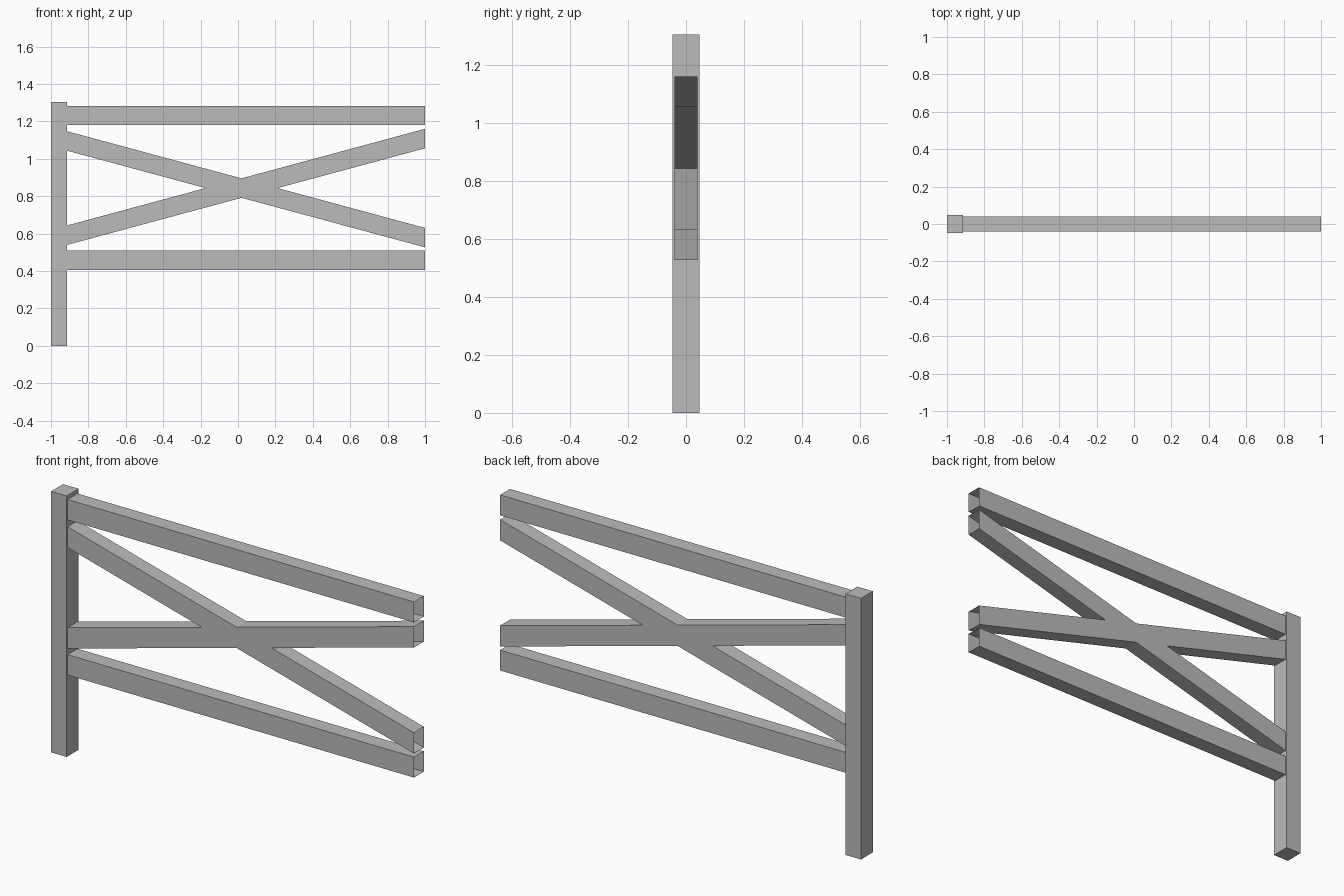
import bpy
import bmesh

cube = bpy.data.objects.get("Cube")
if cube:
    bpy.data.objects.remove(cube, do_unlink=True)

grey = bpy.data.materials.new("plain grey")
grey.use_nodes = True
COLOUR = (0.5, 0.5, 0.5, 1)
grey.diffuse_color = COLOUR
grey.node_tree.nodes["Principled BSDF"].inputs["Base Color"].default_value = COLOUR

LEFT, RIGHT, POST_END = -0.914, 1.0, -1.0


def extrude_outline(name, outline, half_depth, open_at=()):
    """Extrude an x-z outline along y; walls lying on an x in open_at are left out."""
    bm = bmesh.new()
    front = [bm.verts.new((x, -half_depth, z)) for x, z in outline]
    back = [bm.verts.new((x, half_depth, z)) for x, z in outline]
    bm.faces.new(front)
    bm.faces.new(back[::-1])
    for i in range(len(outline)):
        j = (i + 1) % len(outline)
        if outline[i][0] == outline[j][0] and outline[i][0] in open_at:
            continue
        bm.faces.new((front[j], front[i], back[i], back[j]))
    mesh = bpy.data.meshes.new(name)
    bm.to_mesh(mesh)
    bm.free()
    mesh.materials.append(grey)
    obj = bpy.data.objects.new(name, mesh)
    bpy.context.collection.objects.link(obj)


def rectangle(x0, x1, z0, z1):
    return [(x0, z0), (x1, z0), (x1, z1), (x0, z1)]


# Upright post
extrude_outline("post", rectangle(POST_END, LEFT, 0, 1.304), 0.047)

# Horizontal rails, hollow with open ends
for name, bottom in (("lower_rail", 0.406), ("upper_rail", 1.181)):
    extrude_outline(name, rectangle(LEFT, RIGHT, bottom, bottom + 0.102),
                    0.039, (LEFT, RIGHT))

# Crossed braces in one piece, also open at the ends
CX, CZ, SLOPE, HALF = 0.019, 0.843, 0.27, 0.052
notch = HALF / SLOPE
rise_l, rise_r = SLOPE * (CX - LEFT), SLOPE * (RIGHT - CX)
cross = [
    (CX, CZ - HALF),
    (RIGHT, CZ - rise_r - HALF), (RIGHT, CZ - rise_r + HALF),
    (CX + notch, CZ),
    (RIGHT, CZ + rise_r - HALF), (RIGHT, CZ + rise_r + HALF),
    (CX, CZ + HALF),
    (LEFT, CZ + rise_l + HALF), (LEFT, CZ + rise_l - HALF),
    (CX - notch, CZ),
    (LEFT, CZ - rise_l + HALF), (LEFT, CZ - rise_l - HALF),
]
extrude_outline("cross_brace", cross, 0.039, (LEFT, RIGHT))
